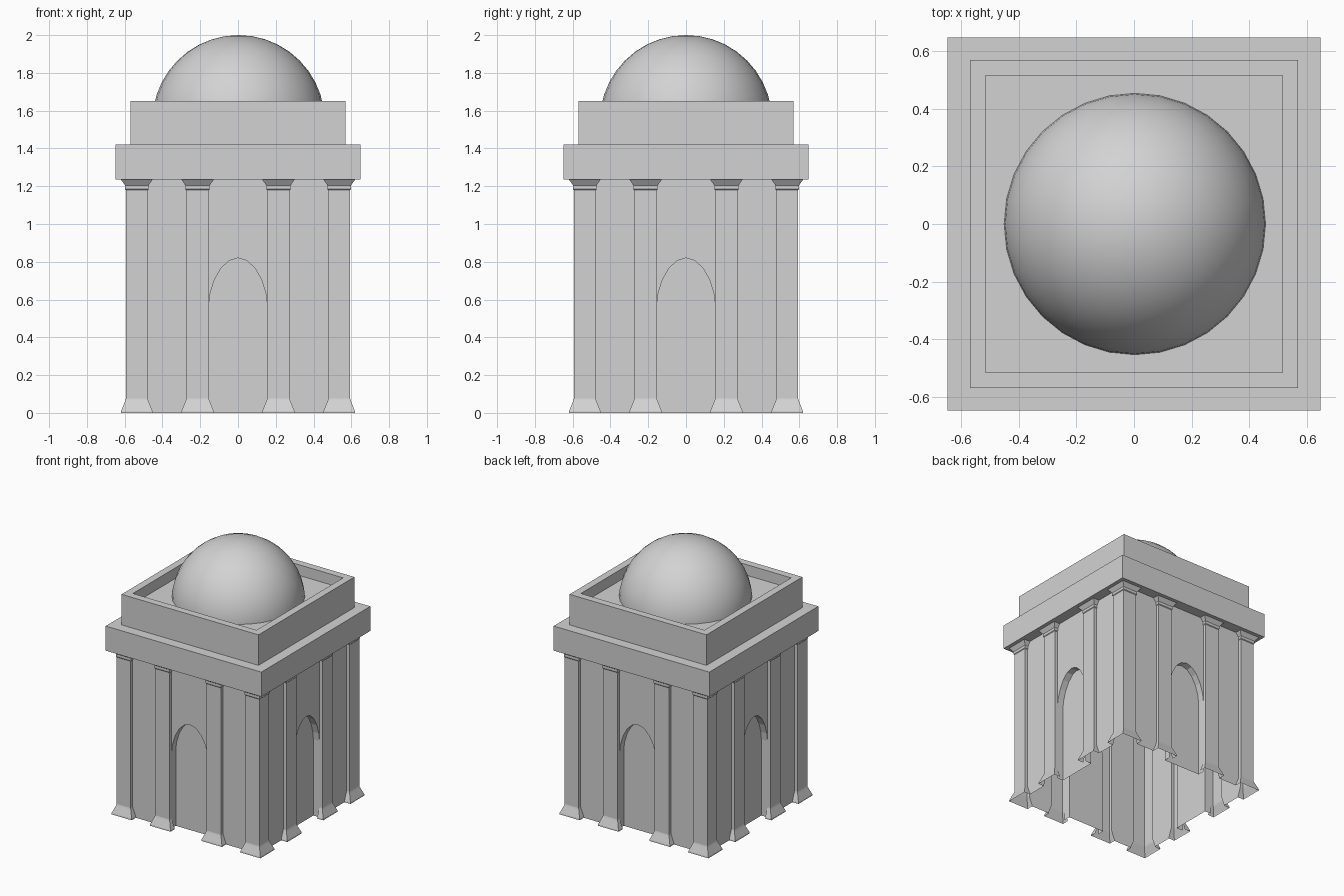
import bpy, bmesh, math
from mathutils import Matrix, Vector

old = bpy.data.objects.get("Cube")
if old:
    bpy.data.objects.remove(old, do_unlink=True)

stone = bpy.data.materials.new("grey_stone")
stone.use_nodes = True
grey = (0.65, 0.65, 0.65, 1)
stone.diffuse_color = grey
stone.node_tree.nodes["Principled BSDF"].inputs["Base Color"].default_value = grey


def finish(name, bm):
    mesh = bpy.data.meshes.new(name)
    bm.to_mesh(mesh)
    bm.free()
    mesh.materials.append(stone)
    obj = bpy.data.objects.new(name, mesh)
    bpy.context.collection.objects.link(obj)
    return obj


def loft(bm, rings, closed):
    """Join rows of points, listed from bottom to top, with quads."""
    rows = [[bm.verts.new(p) for p in ring] for ring in rings]
    count = len(rows[0])
    for low, high in zip(rows, rows[1:]):
        for i in range(count if closed else count - 1):
            j = (i + 1) % count
            bm.faces.new((low[i], low[j], high[j], high[i]))
    return rows


def quarter_turns():
    return [Matrix.Rotation(k * math.pi / 2, 4, 'Z') for k in range(4)]


WALL, PILLAR, NICHE_BACK = 0.57, 0.594, 0.52
HALF, EAVES = 0.154, 1.235


# Corner walls with pillars: one open outline, flared at bases and capitals
def corner_outline(flare, z):
    front = PILLAR + flare
    half = [(HALF - flare, WALL), (HALF - flare, front),
            (0.274 + flare, front), (0.274 + flare, WALL),
            (0.478 - flare, WALL), (0.478 - flare, front)]
    points = [(u, -d, z) for u, d in half]
    points.append((front, -front, z))
    points += [(d, -u, z) for u, d in reversed(half)]
    return points


profile = [(0.0, 0.026), (0.01, 0.025), (0.065, 0.003), (0.075, 0),
           (1.18, 0), (1.185, 0.004), (1.205, 0.004), (EAVES, 0.026)]
bm = bmesh.new()
for turn in quarter_turns():
    loft(bm, [[turn @ Vector(p) for p in corner_outline(flare, z)]
              for z, flare in profile], False)
finish("walls_and_pillars", bm)

# Arched niches in the middle of each side
STEPS, SPRING, RISE = 10, 0.575, 0.245
arch = []
for i in range(STEPS + 1):
    a = math.pi * (1 - i / STEPS)
    arch.append((HALF * math.cos(a), SPRING + RISE * max(math.sin(a), 0) ** 1.2))
opening = [(-HALF, 0)] + arch + [(HALF, 0)]

bm = bmesh.new()
for turn in quarter_turns():
    def place(points, depth):
        return [turn @ Vector((x, -depth, z)) for x, z in points]
    # wall above the arch
    loft(bm, [place(arch, WALL), place([(x, EAVES) for x, z in arch], WALL)], False)
    # reveal and recessed back
    rows = loft(bm, [place(opening, NICHE_BACK), place(opening, WALL)], False)
    bm.faces.new(list(reversed(rows[0])))
finish("arched_niches", bm)


# Square cornice and parapet
def square(half, z):
    return [(-half, -half, z), (half, -half, z), (half, half, z), (-half, half, z)]


bm = bmesh.new()
rows = loft(bm, [square(0.648, EAVES), square(0.648, 1.42), square(WALL, 1.42)], True)
bm.faces.new(list(reversed(rows[0])))
finish("cornice", bm)

bm = bmesh.new()
rows = loft(bm, [square(WALL, 1.42), square(WALL, 1.65),
                 square(0.515, 1.65), square(0.515, 1.57)], True)
bm.faces.new(rows[-1])
finish("parapet_and_roof", bm)

# Dome, cut off just below the roof
RADIUS = 0.456
bm = bmesh.new()
bmesh.ops.create_uvsphere(bm, u_segments=32, v_segments=20, radius=RADIUS)
bmesh.ops.translate(bm, verts=bm.verts, vec=(0.003, 0, 2 - RADIUS))
bmesh.ops.bisect_plane(bm, geom=bm.verts[:] + bm.edges[:] + bm.faces[:],
                       plane_co=(0, 0, 1.45), plane_no=(0, 0, 1), clear_inner=True)
for face in bm.faces:
    face.smooth = True
finish("dome", bm)
